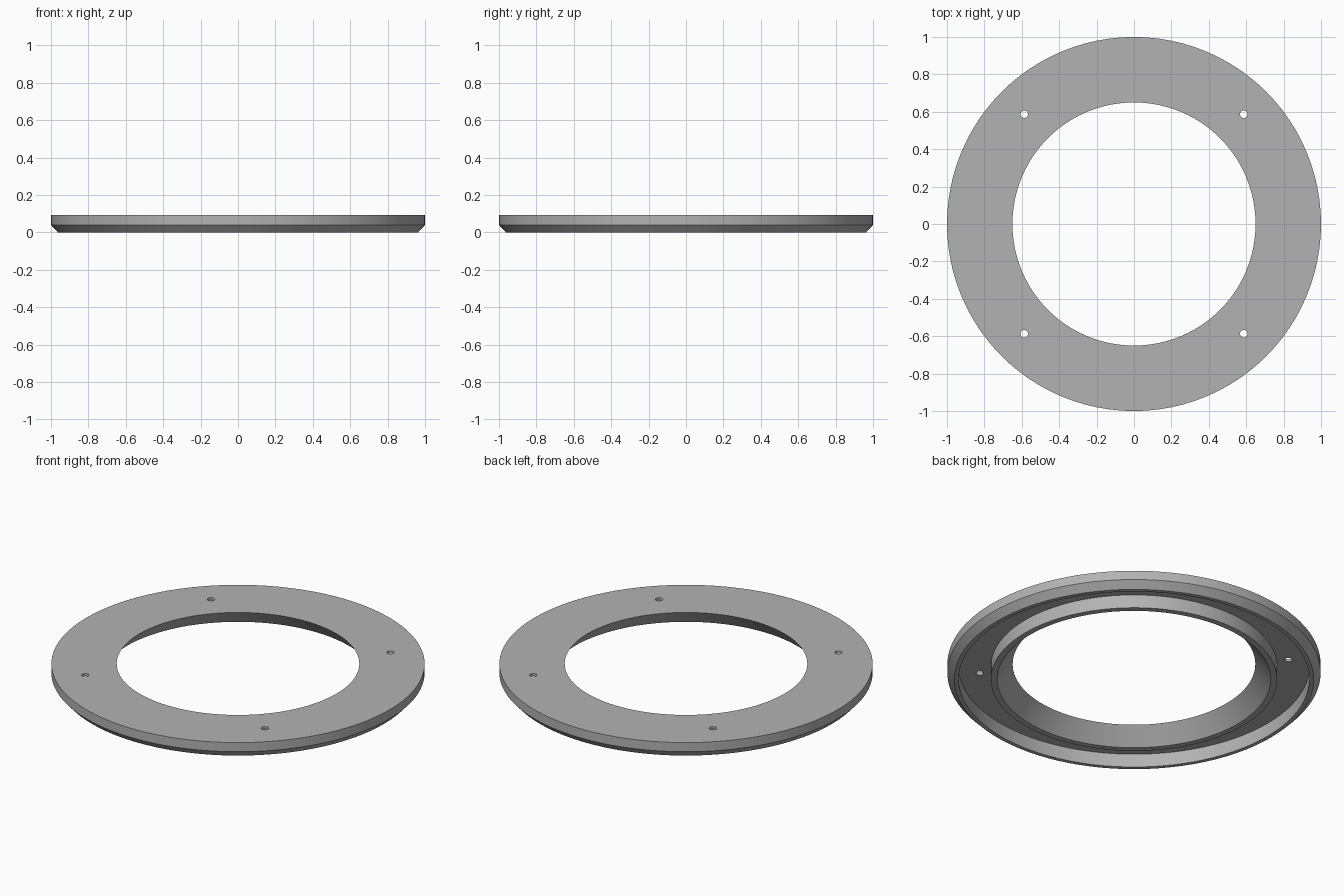
import bpy
import bmesh
from math import tau

SEGMENTS = 96
HEIGHT = 0.094
BOLT_OFFSET = 0.587

# Remove the default cube
cube = bpy.data.objects.get("Cube")
if cube:
    bpy.data.objects.remove(cube, do_unlink=True)

# Plain grey material
grey = bpy.data.materials.new("plain_grey")
grey.use_nodes = True
colour = (0.45, 0.45, 0.45, 1)
grey.diffuse_color = colour
grey.node_tree.nodes["Principled BSDF"].inputs["Base Color"].default_value = colour


def make_object(name, bm):
    mesh = bpy.data.meshes.new(name)
    bm.to_mesh(mesh)
    bm.free()
    obj = bpy.data.objects.new(name, mesh)
    bpy.context.collection.objects.link(obj)
    mesh.materials.append(grey)
    return obj


# Ring cross-section (radius, height): flat top, chamfered rim,
# channel underneath, flared inner lip
profile = [
    (0.65, HEIGHT), (1.0, HEIGHT), (1.0, 0.04), (0.963, 0), (0.94, 0),
    (0.94, 0.079), (0.767, 0.079), (0.767, 0), (0.733, 0),
]
bm = bmesh.new()
verts = [bm.verts.new((r, 0, z)) for r, z in profile]
edges = [bm.edges.new((a, b)) for a, b in zip(verts, verts[1:] + verts[:1])]
bmesh.ops.spin(bm, geom=verts + edges, cent=(0, 0, 0), axis=(0, 0, 1),
               angle=tau, steps=SEGMENTS, use_merge=True)
bmesh.ops.remove_doubles(bm, verts=bm.verts, dist=0.0001)
bmesh.ops.recalc_face_normals(bm, faces=bm.faces)
ring = make_object("trim_ring", bm)

# Four bolt holes drilled through the plate
bm = bmesh.new()
for sx in (-1, 1):
    for sy in (-1, 1):
        hole = bmesh.ops.create_cone(bm, cap_ends=True, segments=24,
                                     radius1=0.02, radius2=0.02, depth=0.3)
        bmesh.ops.translate(bm, verts=hole["verts"],
                            vec=(sx * BOLT_OFFSET, sy * BOLT_OFFSET, HEIGHT))
drill = make_object("bolt_hole_cutter", bm)
drill.hide_render = True

cut = ring.modifiers.new("bolt_holes", "BOOLEAN")
cut.operation = "DIFFERENCE"
cut.solver = "EXACT"
cut.object = drill
bpy.context.view_layer.objects.active = ring
ring.select_set(True)
bpy.ops.object.modifier_apply(modifier=cut.name)
bpy.data.objects.remove(drill, do_unlink=True)

# Soft curved walls, crisp edges
bpy.ops.object.shade_smooth_by_angle(angle=0.5)
